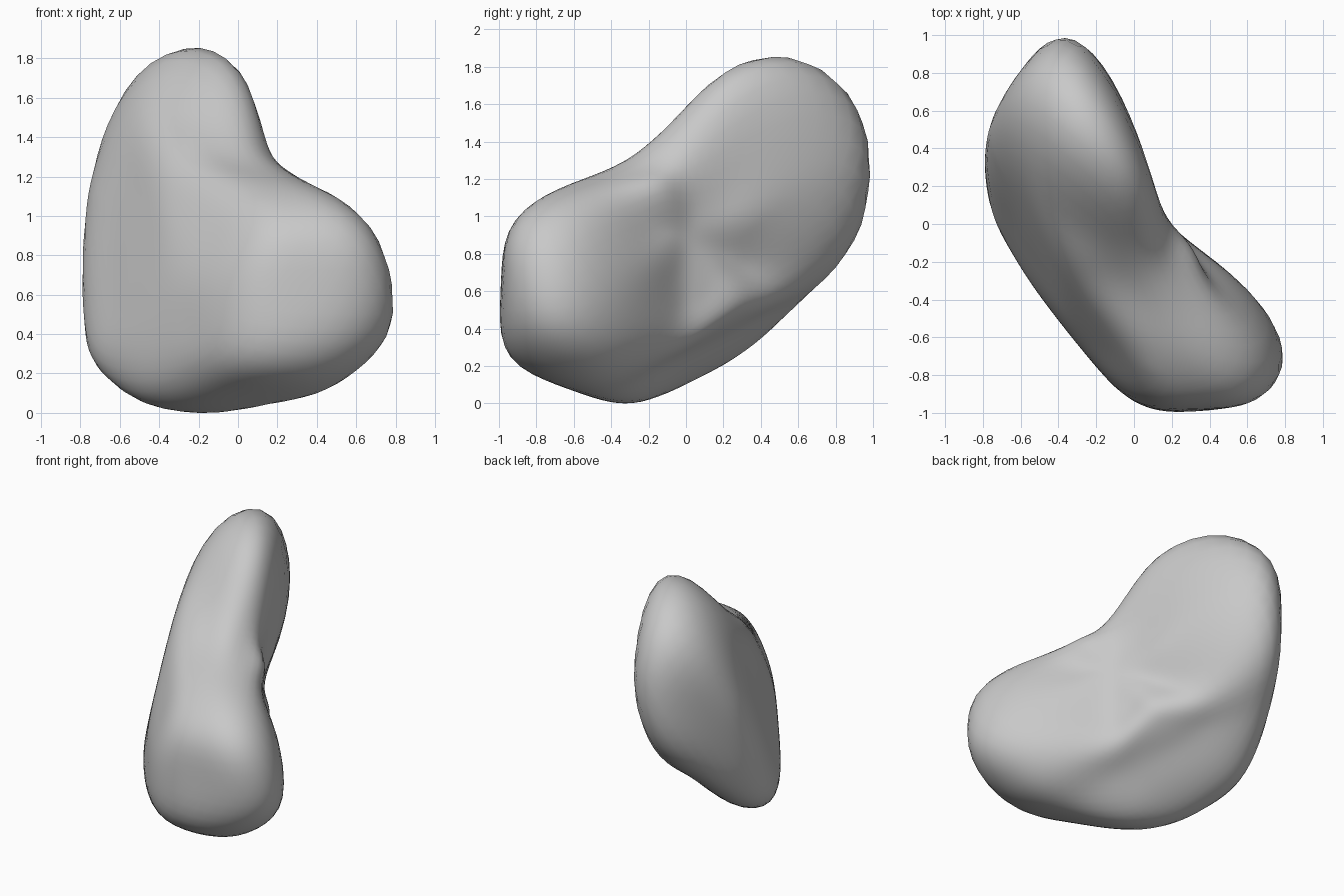
import bpy
import bmesh
import math
from mathutils import Vector

cube = bpy.data.objects.get("Cube")
if cube:
    bpy.data.objects.remove(cube, do_unlink=True)

# Inner point the form is inflated from, and how crisply profiles meet
CORE = Vector((-.12, -.1, -.21))
SHARPNESS = 40
outlines = []


def rounded(points, steps=3):
    """Closed smooth curve through a few profile points."""
    result = []
    count = len(points)
    for i in range(count):
        a, b, c, d = (Vector(points[(i + k) % count]) for k in (-1, 0, 1, 2))
        length = (c - b).length
        leave, arrive = (c - a).normalized() * length, (d - b).normalized() * length
        for s in range(steps):
            t = s / steps
            result.append(b + leave * t
                          + (3 * (c - b) - 2 * leave - arrive) * t ** 2
                          + (2 * (b - c) + leave + arrive) * t ** 3)
    return result


def add_outline(side, up, points):
    """Store a profile together with the plane it is drawn in."""
    outlines.append((Vector(side), Vector(up), rounded(points)))


def tilted_plane(azimuth, elevation):
    """Side and up axes of a plane facing the given direction."""
    az, el = math.radians(azimuth), math.radians(elevation)
    side = Vector((math.cos(az), math.sin(az), 0))
    facing = Vector((math.sin(az) * math.cos(el),
                     -math.cos(az) * math.cos(el), math.sin(el)))
    return side, facing.cross(side)


def cross2(a, b):
    return a.x * b.y - a.y * b.x


def reach(direction, side, up, loop):
    """Distance along a ray from the core to the profile's edge."""
    ray = Vector((direction.dot(side), direction.dot(up)))
    start = Vector((CORE.dot(side), CORE.dot(up)))
    nearest = math.inf
    for i, p in enumerate(loop):
        edge = loop[(i + 1) % len(loop)] - p
        det = cross2(ray, edge)
        if abs(det) < 1e-9:
            continue
        offset = p - start
        distance = cross2(offset, edge) / det
        along = cross2(offset, ray) / det
        if distance > 0 and 0 <= along <= 1:
            nearest = min(nearest, distance)
    return nearest


def relax(points, neighbours, factor):
    """Move every point towards (or away from) the middle of its neighbours."""
    return [p + (sum((points[n] for n in near), Vector()) / len(near) - p) * factor
            for p, near in zip(points, neighbours)]


# Front profile
add_outline((1, 0, 0), (0, 0, 1), [
    (-.21, .96), (-.35, .93), (-.47, .85), (-.63, .64), (-.76, .22),
    (-.81, -.21), (-.78, -.6), (-.74, -.72), (-.62, -.84), (-.4, -.93),
    (-.2, -.96), (.25, -.87), (.43, -.82), (.6, -.72), (.78, -.54),
    (.81, -.4), (.74, -.11), (.6, .07), (.5, .15), (.25, .29),
    (.19, .35), (.14, .46), (.11, .66), (.08, .77), (0, .86)])

# Side profile
add_outline((0, 1, 0), (0, 0, 1), [
    (.52, .96), (.22, .88), (.12, .76), (-.2, .45), (-.38, .33),
    (-.7, .2), (-.87, .08), (-.96, -.06), (-1, -.41), (-.99, -.58),
    (-.94, -.71), (-.86, -.79), (-.5, -.93), (-.3, -.96), (-.2, -.94),
    (.15, -.79), (.35, -.63), (.6, -.4), (.84, -.16), (.92, -.03),
    (.98, .14), (1, .36), (.98, .5), (.87, .71), (.8, .82)])

# Plan profile
add_outline((1, 0, 0), (0, 1, 0), [
    (-.36, 1), (-.25, .97), (-.19, .9), (-.08, .68), (.03, .42),
    (.1, .2), (.18, .02), (.25, -.06), (.49, -.25), (.7, -.45),
    (.8, -.59), (.81, -.69), (.76, -.84), (.6, -.95), (.3, -1),
    (.08, -.98), (-.16, -.8), (-.62, -.23), (-.74, -.04), (-.81, .33),
    (-.79, .5), (-.6, .81), (-.48, .93)])

# Thin edge profile, tilted down
add_outline(*tilted_plane(34, 23), [
    (.07, 1.13), (-.05, 1.07), (-.16, .96), (-.28, .77), (-.41, .44),
    (-.55, -.11), (-.64, -.55), (-.63, -.66), (-.59, -.8), (-.52, -.9),
    (-.39, -1.01), (-.15, -1.09), (.05, -1.06), (.2, -.97), (.32, -.77),
    (.26, -.38), (.16, -.07), (.22, .11), (.31, .42), (.35, .65),
    (.35, .81), (.26, 1.03)])

# Thin edge profile from the opposite end
add_outline(*tilted_plane(214, 22), [
    (-.09, .73), (-.22, .65), (-.3, .48), (-.35, -.06), (-.33, -.22),
    (-.16, -.51), (.03, -.64), (.22, -.79), (.36, -.86), (.47, -.89),
    (.57, -.84), (.64, -.62), (.62, -.36), (.57, -.05), (.46, .24),
    (.36, .39), (.2, .5), (.09, .63), (-.01, .73)])

# Broad kidney profile, tilted up
add_outline(*tilted_plane(146, -22), [
    (.49, .97), (.14, .83), (.05, .75), (-.06, .53), (-.16, .4),
    (-.26, .3), (-.82, .05), (-.95, -.02), (-1.03, -.11), (-1.1, -.42),
    (-1.06, -.56), (-.97, -.72), (-.74, -.9), (-.46, -.97), (-.06, -1.02),
    (.37, -.96), (.69, -.72), (.79, -.56), (.88, -.26), (.97, .3),
    (.96, .5), (.84, .86), (.7, .92)])

# Inflate a sphere until it touches every profile
bm = bmesh.new()
bmesh.ops.create_icosphere(bm, subdivisions=5, radius=1)
bm.verts.ensure_lookup_table()
skin = []
for vert in bm.verts:
    direction = vert.co.normalized()
    total = sum(reach(direction, *outline) ** -SHARPNESS for outline in outlines)
    skin.append(CORE + direction * total ** (-1 / SHARPNESS))

# Soften the ridges, alternating in and out so the volume is kept
neighbours = [[e.other_vert(v).index for e in v.link_edges] for v in bm.verts]
for _ in range(40):
    skin = relax(skin, neighbours, .5)
    skin = relax(skin, neighbours, -.52)

# Stand the body on the ground
ground = min(p.z for p in skin)
for vert, point in zip(bm.verts, skin):
    vert.co = point - Vector((0, 0, ground))

mesh = bpy.data.meshes.new("kidney_stone_body")
bm.to_mesh(mesh)
bm.free()
body = bpy.data.objects.new("kidney_stone_body", mesh)
bpy.context.collection.objects.link(body)

# Plain grey surface
grey = bpy.data.materials.new("plain_grey")
grey.use_nodes = True
colour = (.58, .58, .58, 1)
grey.diffuse_color = colour
for node in grey.node_tree.nodes:
    if node.type == 'BSDF_PRINCIPLED':
        node.inputs["Base Color"].default_value = colour
mesh.materials.append(grey)

for polygon in mesh.polygons:
    polygon.use_smooth = True
